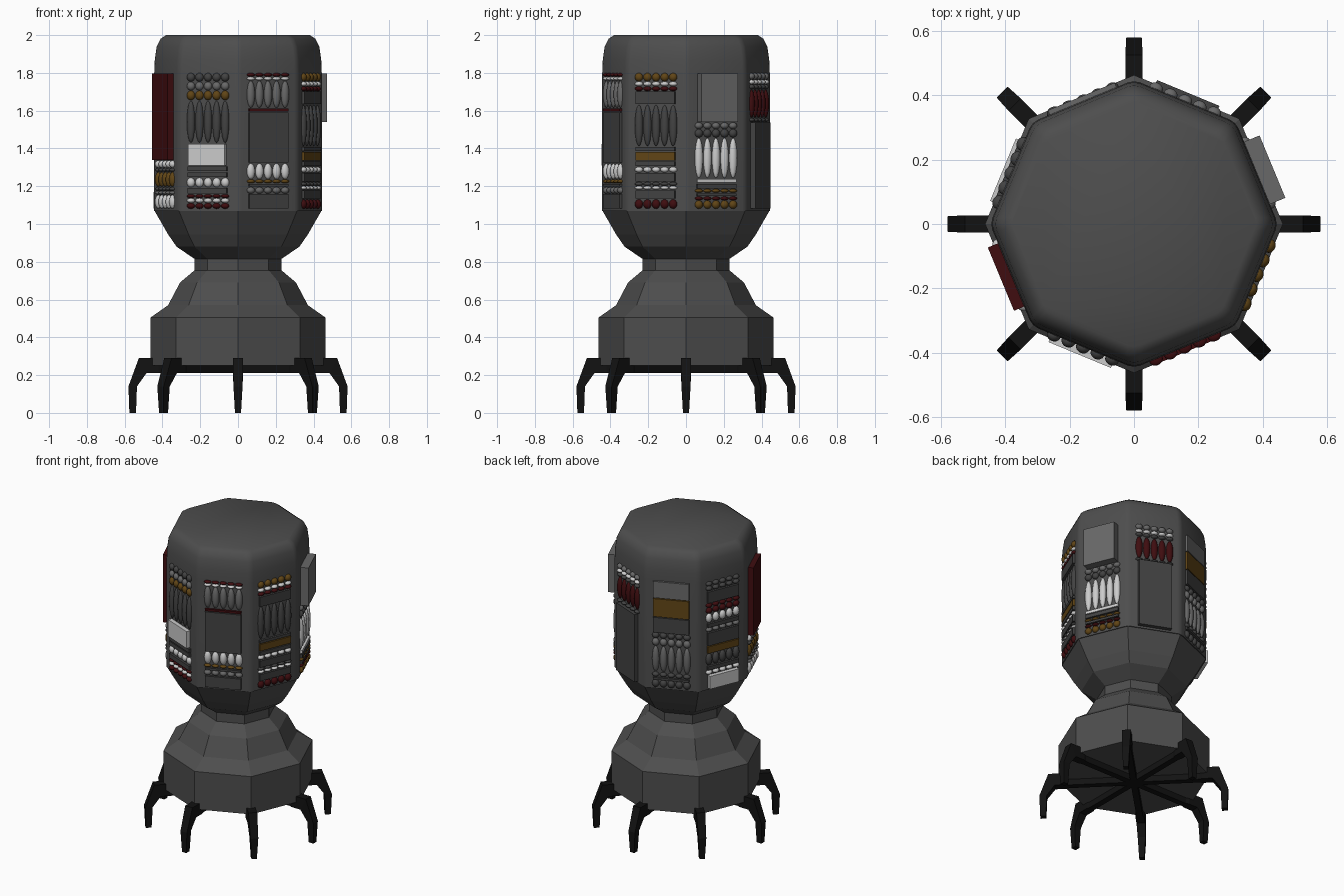
import bpy, bmesh, math
from mathutils import Matrix

if "Cube" in bpy.data.objects:
    bpy.data.objects.remove(bpy.data.objects["Cube"])

COLOURS = {
    'dark': (0.055, 0.055, 0.055), 'grey': (0.14, 0.14, 0.14), 'white': (0.6, 0.6, 0.6),
    'red': (0.05, 0.004, 0.005), 'brown': (0.12, 0.06, 0.008),
    'shell': (0.075, 0.075, 0.075), 'black': (0.006, 0.006, 0.006)}
MATS = {}
for name, c in COLOURS.items():
    MATS[name] = bpy.data.materials.new(name)
    MATS[name].diffuse_color = (*c, 1)
NAMES = list(COLOURS)


def finish(bm, name, mats, smooth=None):
    bmesh.ops.recalc_face_normals(bm, faces=bm.faces)
    me = bpy.data.meshes.new(name)
    bm.to_mesh(me)
    bm.free()
    for m in mats:
        me.materials.append(MATS[m])
    if smooth:
        me.shade_smooth()
        me.set_sharp_from_angle(angle=math.radians(smooth))
    ob = bpy.data.objects.new(name, me)
    bpy.context.collection.objects.link(ob)
    return ob


def octagon_lathe(profile, cap_bottom=True):
    bm = bmesh.new()
    rings = [[bm.verts.new((r * math.cos(i * math.pi / 4), r * math.sin(i * math.pi / 4), z))
              for i in range(8)] for r, z in profile]
    for a, b in zip(rings, rings[1:]):
        for i in range(8):
            j = (i + 1) % 8
            bm.faces.new((a[i], a[j], b[j], b[i]))
    bm.faces.new(rings[-1])
    if cap_bottom:
        bm.faces.new(rings[0])
    return bm


# Faceted pedestal with a narrow waist
finish(octagon_lathe([(.463, .25), (.463, .505), (.37, .57), (.307, .69), (.23, .755),
                      (.23, .815), (.325, .88), (.37, .945), (.442, 1.07)]),
       'pedestal', ['shell'])

# Head with softened vertical corners and rounded crown
bm = octagon_lathe([(.448, 1.07), (.448, 1.80), (.445, 1.87), (.435, 1.94),
                    (.415, 1.98), (.385, 2.0)])
up = [e for e in bm.edges if abs(e.verts[0].co.z - e.verts[1].co.z) > .01]
bmesh.ops.bevel(bm, geom=up, offset=.02, segments=2, profile=.5, affect='EDGES')
finish(bm, 'head', ['shell'], 38)

# Eight bent legs: upper point, lower point, half width
LEG = [(0, .25, 0, .21, .02), (.40, .25, .40, .21, .02), (.42, .29, .42, .21, .027),
       (.525, .29, .485, .21, .027), (.58, .14, .535, .14, .024), (.575, 0, .54, 0, .016)]
for k in range(8):
    bm = bmesh.new()
    prev = None
    for ro, zo, ri, zi, w in LEG:
        ring = [bm.verts.new(p) for p in ((ro, -w, zo), (ro, w, zo), (ri, w, zi), (ri, -w, zi))]
        if prev:
            for i in range(4):
                j = (i + 1) % 4
                bm.faces.new((prev[i], prev[j], ring[j], ring[i]))
        else:
            bm.faces.new(ring)
        prev = ring
    bm.faces.new(prev)
    bm.transform(Matrix.Rotation(k * math.pi / 4, 4, 'Z'))
    finish(bm, f'leg_{k + 1}', ['black'])

# Panel rows from top to bottom: shape, colour, height in hundredths
# o = five beads, b = bar, t = thick box, B = thickest box
PANELS = {
    -112.5: 'o dark 4.5,o grey 4.5,o brown 5,o dark 22,t white 11.5,b dark 3,b dark 3,'
            'o white 5,b dark 3.5,o red 2,o white 2.5,o red 3',
    -67.5: 'o red 2,o white 2,o grey 14.5,b red 2,b dark 27,o white 8.5,o brown 2,'
           'b dark 2,o grey 3.5,b dark 8',
    -22.5: 'o brown 4.5,o white 2.5,o red 2.5,b dark 7,o dark 22,b dark 2.5,b brown 5,'
           'b dark 3,o white 3,b dark 5,o dark 2,o white 2,b dark 5,o red 5',
    22.5: 'B grey 26,o grey 3.5,o dark 4.5,o white 21.5,b white 2.5,b dark 3,o brown 2,'
          'b dark 2,o red 2,o brown 4.5',
    67.5: 'o grey 3.5,o white 2.5,o dark 2.5,o red 15,o dark 2,t dark 45.5',
    112.5: 'b grey 11.5,b brown 12.5,b dark 10.5,o dark 4,o grey 5,o grey 17.5,'
           'o dark 3,b dark 2,o dark 5',
    157.5: 'o dark 3,o dark 3,b dark 8,o red 3,o red 4,o white 6,b dark 3,o grey 3,'
           'b dark 9,b brown 5,o dark 8,b dark 3,o white 3,t white 9',
    202.5: 'R red 46,o white 4,o dark 2,o brown 8,o dark 2,o grey 2,o white 7.5'}
DEPTH = {'b': .015, 't': .027, 'B': .052, 'R': .034}
WIDTH = {'b': .225, 't': .21, 'B': .21, 'R': .213}
FACE = .448 * math.cos(math.pi / 8)

for n, (angle, rows) in enumerate(PANELS.items()):
    bm = bmesh.new()
    items = [row.split() for row in rows.split(',')]
    step = .72 / sum(float(r[2]) for r in items)    # fit the stack to the panel
    z = 1.80
    for kind, colour, height in items:
        h = float(height) * step
        zc = z - h / 2
        z -= h
        old = set(bm.faces)
        if kind == 'o':
            for i in range(-2, 3):
                bmesh.ops.create_uvsphere(
                    bm, u_segments=14, v_segments=8, radius=1,
                    matrix=Matrix.Translation((FACE, i * .049, zc))
                    @ Matrix.Diagonal((.02, .0225, h * .49, 1)))
        else:
            d = DEPTH[kind]
            bmesh.ops.create_cube(
                bm, size=1, matrix=Matrix.Translation((FACE + d / 2 - .01, 0, zc))
                @ Matrix.Diagonal((d + .02, WIDTH[kind], h - .006, 1)))
        for f in bm.faces:
            if f not in old:
                f.material_index = NAMES.index(colour)
    bm.transform(Matrix.Rotation(math.radians(angle), 4, 'Z'))
    finish(bm, f'control_panel_{n + 1}', NAMES, 50)

for m in bpy.data.materials:
    if m.users and not m.is_grease_pencil:
        m.use_nodes = True
        m.node_tree.nodes["Principled BSDF"].inputs["Base Color"].default_value = m.diffuse_color
